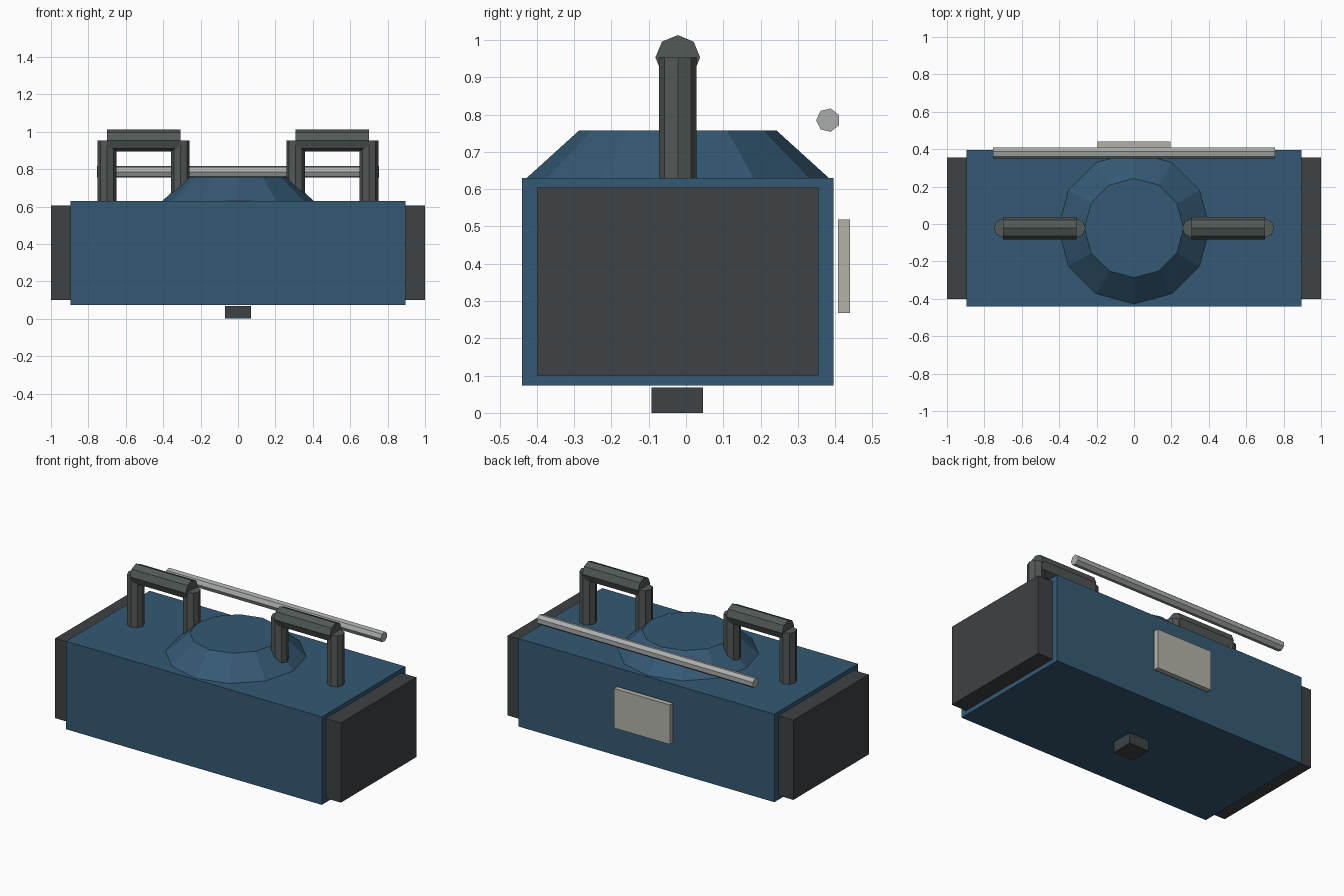
import bpy
import bmesh
from math import cos, sin, pi
from mathutils import Vector

if "Cube" in bpy.data.objects:
    bpy.data.objects.remove(bpy.data.objects["Cube"])


def material(name, rgb):
    m = bpy.data.materials.new(name)
    m.diffuse_color = (*rgb, 1)
    m.use_nodes = True
    m.node_tree.nodes["Principled BSDF"].inputs["Base Color"].default_value = m.diffuse_color
    return m


blue = material("blue paint", (0.035, 0.10, 0.175))
dark = material("dark trim", (0.048, 0.054, 0.058))
grip = material("handle grey", (0.085, 0.10, 0.095))
steel = material("steel", (0.40, 0.42, 0.41))
pale = material("pale plate", (0.45, 0.45, 0.40))


def finish(name, bm, mat):
    bmesh.ops.recalc_face_normals(bm, faces=bm.faces)
    me = bpy.data.meshes.new(name)
    bm.to_mesh(me)
    bm.free()
    me.materials.append(mat)
    ob = bpy.data.objects.new(name, me)
    bpy.context.collection.objects.link(ob)
    return ob


def box(name, lo, hi, mat):
    lo, hi = Vector(lo), Vector(hi)
    bm = bmesh.new()
    bmesh.ops.create_cube(bm, size=1)
    bmesh.ops.scale(bm, vec=hi - lo, verts=bm.verts)
    bmesh.ops.translate(bm, vec=(lo + hi) / 2, verts=bm.verts)
    return finish(name, bm, mat)


def prism(name, start, end, r1, r2, sides, mat, phase=0.0):
    """Flat-sided rod or frustum running along x or z."""
    start, end = Vector(start), Vector(end)
    along_x = abs(end.x - start.x) > abs(end.z - start.z)
    u = Vector((0, 1, 0))
    v = Vector((0, 0, 1)) if along_x else Vector((1, 0, 0))
    bm = bmesh.new()
    rings = []
    for c, r in ((start, r1), (end, r2)):
        angles = [phase + 2 * pi * i / sides for i in range(sides)]
        rings.append([bm.verts.new(c + u * r * cos(a) + v * r * sin(a)) for a in angles])
    a, b = rings
    bm.faces.new(a)
    bm.faces.new(b)
    for i in range(sides):
        j = (i + 1) % sides
        bm.faces.new((a[i], a[j], b[j], b[i]))
    return finish(name, bm, mat)


CY = -0.022  # middle of the main case in y

# Main case, raised lid and foot
box("case", (-0.895, -0.44, 0.073), (0.895, 0.395, 0.63), blue)
prism("lid_dome", (0, CY, 0.63), (0, CY, 0.757), 0.405, 0.265, 12, blue)
box("foot", (-0.07, -0.093, 0), (0.07, 0.045, 0.068), dark)

# End caps and carrying handles on both sides
for side, s in (("left", -1), ("right", 1)):
    xs = sorted((s * 0.895, s * 1.0))
    box(side + "_end_cap", (xs[0], -0.40, 0.10), (xs[1], 0.355, 0.605), dark)
    for part, x in (("outer", 0.70), ("inner", 0.308)):
        prism(f"{side}_handle_{part}_post", (s * x, CY, 0.63), (s * x, CY, 0.953),
              0.05, 0.05, 8, grip)
    prism(side + "_handle_grip", (s * 0.70, CY, 0.953), (s * 0.308, CY, 0.953),
          0.06, 0.06, 8, grip)

# Rear rail and rear plate
prism("rear_rail", (-0.755, 0.381, 0.785), (0.755, 0.381, 0.785),
      0.032, 0.032, 7, steel, phase=pi)
box("rear_plate", (-0.195, 0.408, 0.268), (0.195, 0.44, 0.518), pale)
